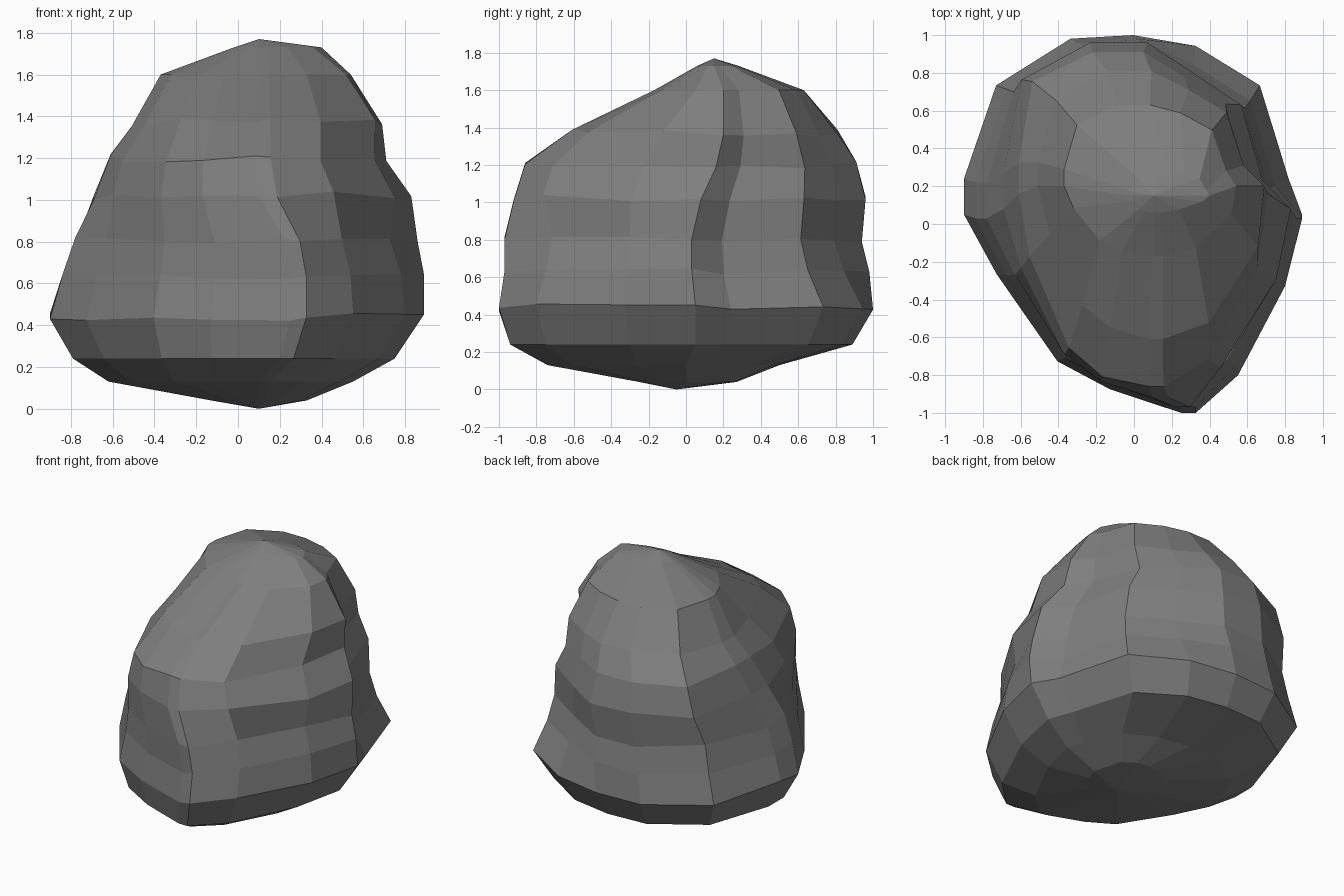
import bpy
import bmesh
import random

random.seed(4)

default_cube = bpy.data.objects.get("Cube")
if default_cube:
    bpy.data.objects.remove(default_cube, do_unlink=True)


def make_material(name, color):
    material = bpy.data.materials.new(name)
    material.use_nodes = True
    material.diffuse_color = color
    material.node_tree.nodes["Principled BSDF"].inputs["Base Color"].default_value = color
    return material


def clamp(value):
    return max(-1, min(1, value))


# Unit plan outline: pointed towards the front, blunt at the back
OUTLINE = [(-1, 0), (-.85, -.3), (-.57, -.74), (-.33, -.88), (0, -1), (.12, -1),
           (.47, -.81), (.86, -.36), (1, 0), (.92, .2), (.75, .72), (.37, .94),
           (0, 1), (-.37, .98), (-.81, .72), (-1, .2)]

# Height, left edge, right edge, front edge, back edge, front ridge, widest depth,
# then the fullness of the corners: front left, front right, back left, back right
LEVELS = [
    (.04, -.13, .33, -.25, .27, .1, 0, 1, 1, 1, 1),
    (.13, -.62, .55, -.74, .5, .1, 0, 1, 1, 1, 1),
    (.24, -.79, .75, -.94, .89, .2, .05, 1, 1, 1, 1),
    (.44, -.9, .89, -1, 1, .25, .05, 1, 1, 1, 1),
    (.63, -.84, .89, -.97, .98, .25, .03, 1, .96, 1, .91),
    (.8, -.78, .86, -.97, .94, .22, .03, 1, .92, 1.02, .89),
    (1.02, -.69, .83, -.92, .96, .1, .08, 1.04, 1.04, 1.08, .87),
    (1.2, -.61, .71, -.86, .91, .08, .16, 1.08, 1.06, 1.1, .88),
    (1.37, -.51, .69, -.61, .81, .08, .2, 1.05, 1.1, 1.04, .89),
    (1.6, -.37, .54, -.17, .63, .1, .2, 1.05, 1.1, 1.05, .96),
    (1.73, -.02, .4, .06, .28, .1, .15, 1, 1, 1, 1),
]


def add_ring(bm, level):
    """Fit the plan outline into the extents and corners of one level."""
    height, left, right, front, back, ridge, widest, *corners = level
    ring = []
    for u, v in OUTLINE:
        # Push the corner points out or in
        if abs(u) > .2 and v:
            fullness = corners[(2 if v > 0 else 0) + (1 if u > 0 else 0)]
            u, v = clamp(u * fullness), clamp(v * fullness)
        middle = ridge if v < 0 else (left + right) / 2
        x = middle + u * (right - middle if u > 0 else middle - left)
        y = widest + v * (back - widest if v > 0 else widest - front)
        # Uneven facet edges away from the bottom and top
        wobble = random.uniform(-.02, .02) if .3 < height < 1.5 else 0
        ring.append(bm.verts.new((x, y, height + wobble)))
    return ring


def bridge(bm, lower, upper):
    for i in range(len(lower)):
        j = (i + 1) % len(lower)
        bm.faces.new((lower[i], lower[j], upper[j], upper[i]))


def cap(bm, ring, point):
    tip = bm.verts.new(point)
    for i in range(len(ring)):
        bm.faces.new((ring[i], ring[(i + 1) % len(ring)], tip))


# Faceted boulder: stacked rings closed by a low point and a peak
bm = bmesh.new()
rings = [add_ring(bm, level) for level in LEVELS]
for lower, upper in zip(rings, rings[1:]):
    bridge(bm, lower, upper)
cap(bm, rings[0], (.1, -.05, 0))
cap(bm, rings[-1], (.1, .15, 1.77))
bmesh.ops.recalc_face_normals(bm, faces=bm.faces)

mesh = bpy.data.meshes.new("boulder")
bm.to_mesh(mesh)
bm.free()
mesh.materials.append(make_material("stone grey", (.21, .21, .21, 1)))
boulder = bpy.data.objects.new("boulder", mesh)
bpy.context.collection.objects.link(boulder)
